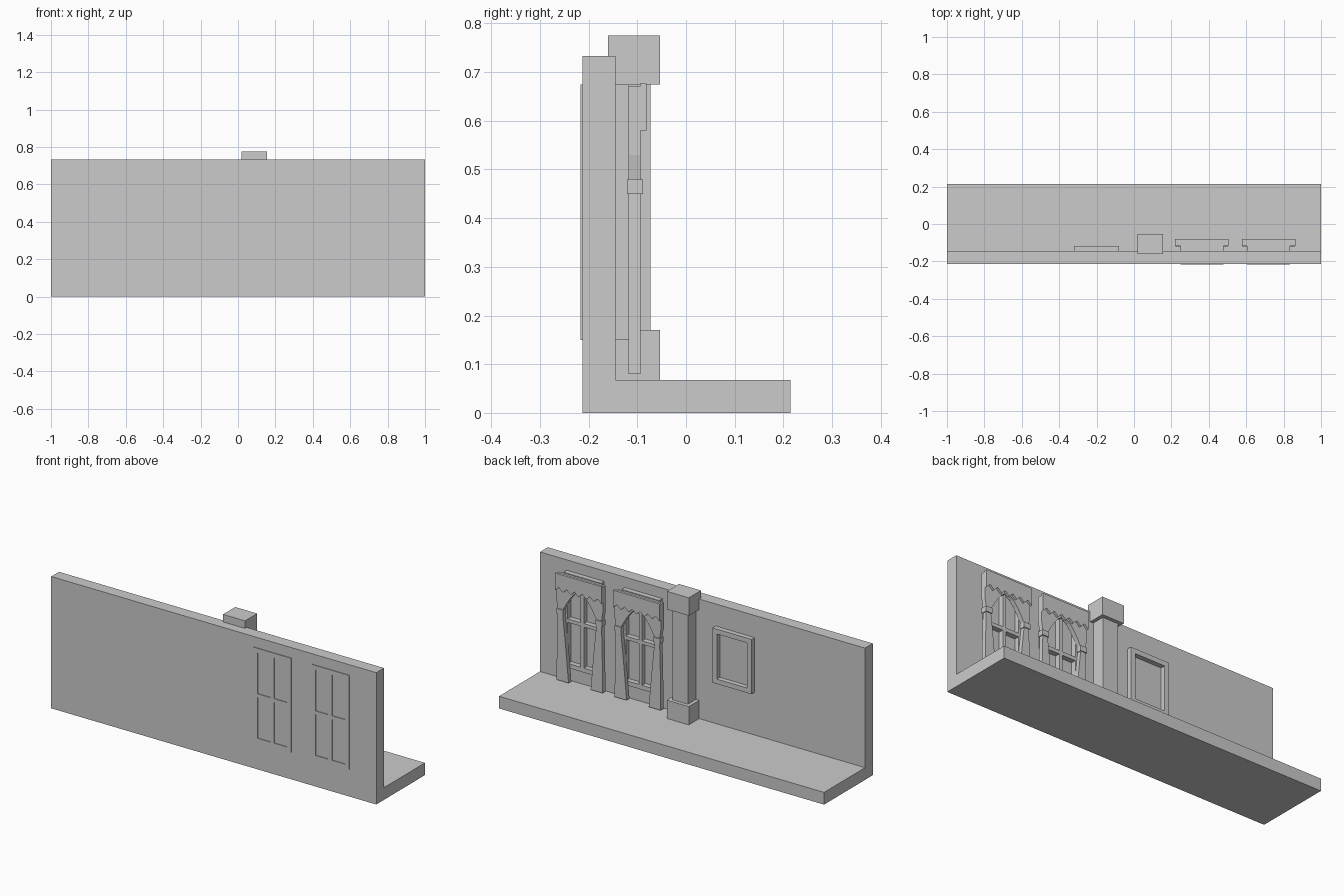
import bpy, bmesh

if "Cube" in bpy.data.objects:
    bpy.data.objects.remove(bpy.data.objects["Cube"])


def finish(bm, name):
    bmesh.ops.recalc_face_normals(bm, faces=bm.faces)
    mesh = bpy.data.meshes.new(name)
    bm.to_mesh(mesh)
    bm.free()
    ob = bpy.data.objects.new(name, mesh)
    bpy.context.collection.objects.link(ob)
    return ob


def add_box(bm, x0, x1, y0, y1, z0, z1):
    vs = bmesh.ops.create_cube(bm, size=1)["verts"]
    for v in vs:
        v.co.x = x0 if v.co.x < 0 else x1
        v.co.y = y0 if v.co.y < 0 else y1
        v.co.z = z0 if v.co.z < 0 else z1


def box(name, *dims):
    bm = bmesh.new()
    add_box(bm, *dims)
    return finish(bm, name)


def plate(name, outline, y0, y1):
    """Flat x-z outline given a thickness along y."""
    bm = bmesh.new()
    face = bm.faces.new([bm.verts.new((x, y0, z)) for x, z in outline])
    ext = bmesh.ops.extrude_face_region(bm, geom=[face])["geom"]
    for v in ext:
        if isinstance(v, bmesh.types.BMVert):
            v.co.y = y1
    # close the back if the extrusion removed it
    edges = [e for e in bm.edges if e.is_boundary]
    if edges:
        bmesh.ops.holes_fill(bm, edges=edges)
    return finish(bm, name)


def frame(name, x0, x1, y0, y1, z0, z1, w, bars=0.0):
    """Open rectangular frame, optionally with a central cross of bars."""
    bm = bmesh.new()
    add_box(bm, x0, x0 + w, y0, y1, z0, z1)
    add_box(bm, x1 - w, x1, y0, y1, z0, z1)
    add_box(bm, x0 + w, x1 - w, y0, y1, z0, z0 + w)
    add_box(bm, x0 + w, x1 - w, y0, y1, z1 - w, z1)
    if bars:
        xc, zc, h = (x0 + x1) / 2, (z0 + z1) / 2, bars / 2
        add_box(bm, x0 + w, x1 - w, y0, y1, zc - h, zc + h)
        add_box(bm, xc - h, xc + h, y0, y1, z0 + w, zc - h)
        add_box(bm, xc - h, xc + h, y0, y1, zc + h, z1 - w)
    return finish(bm, name)


# Floor slab and wall
box("floor", -1, 1, -0.213, 0.215, 0, 0.068)
box("wall", -1, 1, -0.213, -0.145, 0.068, 0.733)

# Square column with base and cap
box("column_base", 0.02, 0.155, -0.16, -0.053, 0.068, 0.17)
box("column_shaft", 0.04, 0.135, -0.15, -0.073, 0.17, 0.675)
box("column_cap", 0.02, 0.155, -0.16, -0.053, 0.675, 0.775)

# Picture frame on the inner wall
frame("picture_frame", -0.32, -0.08, -0.146, -0.118, 0.305, 0.61, 0.027)

# Half drape outline as (offset from window centre, height)
drape = [(0.0, 0.67), (0.005, 0.60), (0.035, 0.58), (0.06, 0.55), (0.082, 0.515),
         (0.104, 0.475), (0.104, 0.45), (0.088, 0.30), (0.068, 0.08),
         (0.142, 0.08), (0.139, 0.30), (0.135, 0.45), (0.135, 0.48),
         (0.143, 0.53), (0.143, 0.67)]

for i, cx in enumerate((0.3625, 0.72)):
    # Window frame through the wall
    frame(f"window_frame_{i}", cx - 0.115, cx + 0.115, -0.217, -0.117,
          0.15, 0.675, 0.025, 0.02)
    # Drapes and ties on both sides
    for s in (-1, 1):
        plate(f"drape_{i}_{s}", [(cx + s * x, z) for x, z in drape], -0.118, -0.093)
        xs = sorted((cx + s * 0.1, cx + s * 0.14))
        box(f"drape_tie_{i}_{s}", *xs, -0.121, -0.088, 0.45, 0.479)
    # Valance with zigzag hem
    n = 12
    hem = [(cx - 0.143 + 0.286 * k / n, 0.58 if k % 2 == 0 else 0.602)
           for k in range(n + 1)]
    plate(f"valance_{i}", hem + [(cx + 0.143, 0.677), (cx - 0.143, 0.677)],
          -0.095, -0.081)
